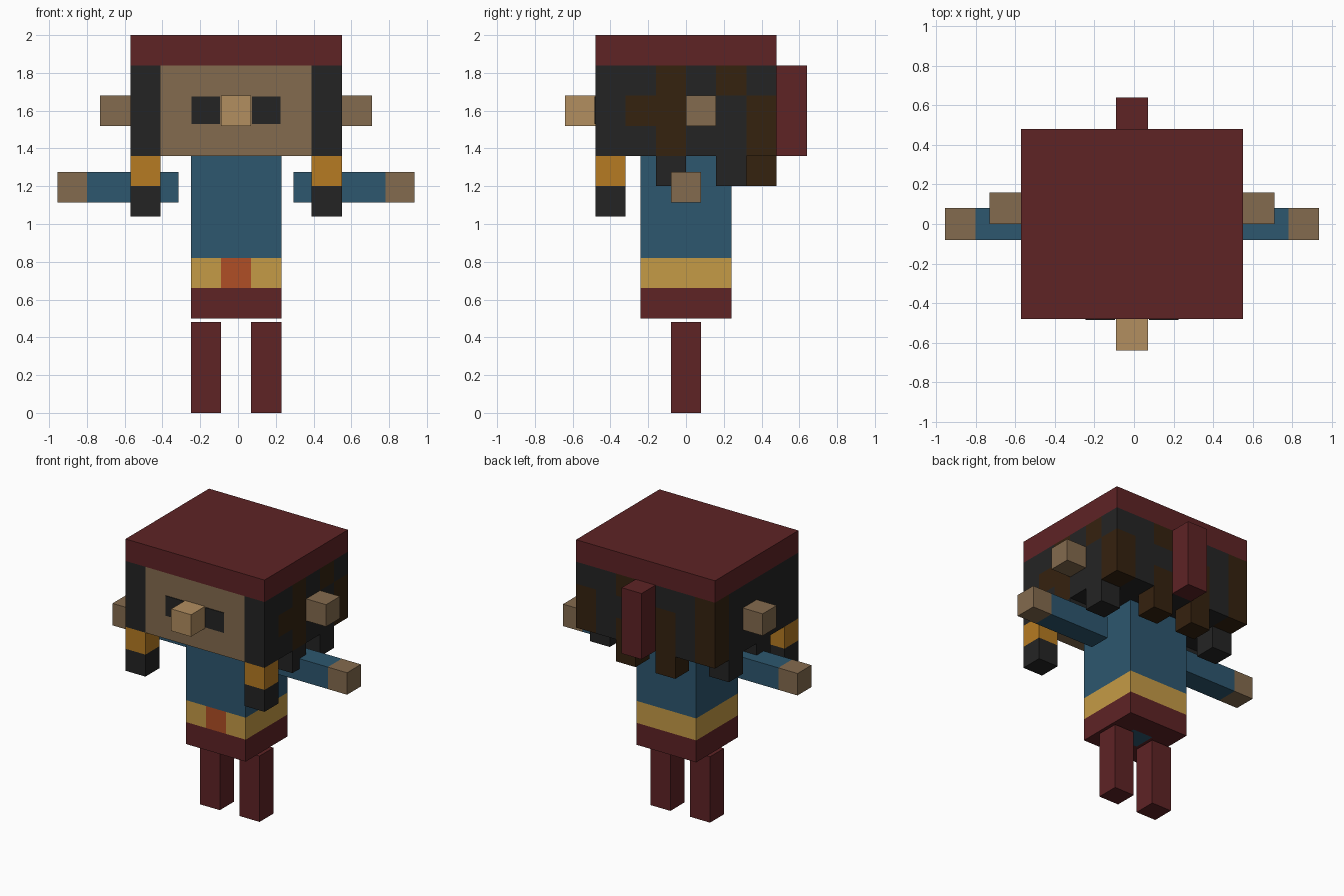
import bpy, bmesh
from mathutils import Vector

if "Cube" in bpy.data.objects:
    bpy.data.objects.remove(bpy.data.objects["Cube"])

U = 0.16                      # block size
X0, Y0 = -0.57, -0.48         # front left corner of the head

COLOURS = {
    "dark_red": (0x5E, 0x23, 0x25), "black_hair": (0x24, 0x24, 0x24),
    "brown_hair": (0x35, 0x22, 0x0F), "skin": (0x84, 0x6B, 0x4E),
    "light_skin": (0xB2, 0x8E, 0x60), "orange": (0xB6, 0x7B, 0x22),
    "blue": (0x2D, 0x57, 0x6F), "belt_yellow": (0xC5, 0x9B, 0x46),
    "buckle_orange": (0xB0, 0x4F, 0x26),
}


def linear(c):
    c /= 255
    return c / 12.92 if c <= 0.04045 else ((c + 0.055) / 1.055) ** 2.4


MATS = {}
for key, rgb in COLOURS.items():
    MATS[key] = bpy.data.materials.new(key)
    MATS[key].diffuse_color = (*[linear(c) for c in rgb], 1)


def box(name, lo, hi, rule, cuts=((), (), ())):
    """Box from lo to hi, cut across each axis; rule is a colour or a function of a face."""
    lo, hi = Vector(lo), Vector(hi)
    bm = bmesh.new()
    bmesh.ops.create_cube(bm, size=1)
    for v in bm.verts:
        v.co = [(a + b) / 2 + c * (b - a) for a, b, c in zip(lo, hi, v.co)]
    for axis, places in enumerate(cuts):
        for p in places:
            co, no = Vector(), Vector()
            co[axis], no[axis] = p, 1
            bmesh.ops.bisect_plane(bm, geom=bm.verts[:] + bm.edges[:] + bm.faces[:],
                                   plane_co=co, plane_no=no)
    bm.normal_update()
    me = bpy.data.meshes.new(name)
    names = []
    for f in bm.faces:
        key = rule if isinstance(rule, str) else rule(f.calc_center_median(), f.normal)
        if key not in names:
            names.append(key)
            me.materials.append(MATS[key])
        f.material_index = names.index(key)
    bm.to_mesh(me)
    bm.free()
    ob = bpy.data.objects.new(name, me)
    bpy.context.collection.objects.link(ob)
    return ob


# Head: hat on top, face in front, streaked hair around
STREAKS = {(6, 2, 0), (6, 2, 1), (6, 2, 2), (6, 1, 1), (6, 4, 2), (6, 5, 0), (6, 5, 1),
           (4, 5, 2), (4, 5, 0), (2, 5, 1), (2, 5, 0), (0, 5, 0), (0, 5, 1), (0, 5, 2)}


def head_rule(c, n):
    p = c - n * 0.05
    i, j, k = int((p.x - X0) / U), int((p.y - Y0) / U), int((p.z - 1.36) / U)
    if k == 3:
        return "dark_red"
    if j == 0 and 1 <= i <= 5:
        return "skin"
    return "brown_hair" if (i, j, k) in STREAKS else "black_hair"


box("head", (X0, Y0, 1.36), (X0 + 7 * U, -Y0, 2.0), head_rule,
    ([X0 + i * U for i in range(1, 7)], [Y0 + j * U for j in range(1, 6)],
     [1.36 + k * U for k in range(1, 4)]))

# Nose and hanging tail of the hat
box("nose", (-0.09, -0.64, 1.52), (0.07, -0.48, 1.68), "light_skin")
box("hat_tail", (-0.09, 0.48, 1.36), (0.07, 0.64, 1.84), "dark_red")

# Locks of hair below the back of the head
for i in (2, 4):
    x = X0 + i * U
    box("back_lock", (x, 0.32, 1.2), (x + U, 0.48, 1.36), "brown_hair")


def torso_rule(c, n):
    if n.z < -0.5:
        return "blue" if abs(c.x + 0.01) < 0.05 and abs(c.y) < 0.05 else "dark_red"
    if c.z < 0.66:
        return "dark_red"
    if c.z < 0.82:
        return "buckle_orange" if n.y < -0.5 and abs(c.x + 0.01) < 0.05 else "belt_yellow"
    return "blue"


# Torso with belt, buckle and hem
box("torso", (-0.25, -0.24, 0.5), (0.23, 0.24, 1.36), torso_rule,
    ((-0.09, 0.07), (-0.08, 0.08), (0.66, 0.82)))


# Paired parts, mirrored about the middle of the body
def pair(name, lo, hi, rule, cuts=((), (), ())):
    m = -0.01
    for side, s in (("left", -1), ("right", 1)):
        a, b = sorted((m + s * lo[0], m + s * hi[0]))
        cx = [m + s * c for c in cuts[0]]
        box(side + "_" + name, (a, *lo[1:]), (b, *hi[1:]), rule, (cx, cuts[1], cuts[2]))


pair("ear", (0.56, 0, 1.52), (0.72, 0.16, 1.68), "skin")
pair("eye", (0.085, -0.485, 1.53), (0.235, -0.479, 1.675), "black_hair")
pair("pigtail", (0.4, -0.48, 1.04), (0.56, -0.32, 1.36),
     lambda c, n: "orange" if c.z > 1.2 else "black_hair", ((), (), (1.2,)))
for y in (-0.16, 0.16):
    pair("side_lock", (0.4, y, 1.2), (0.56, y + U, 1.36), "black_hair")
pair("arm", (0.305, -0.08, 1.115), (0.945, 0.08, 1.275),
     lambda c, n: "skin" if abs(c.x + 0.01) > 0.79 else "blue", ((0.79,), (), ()))
pair("leg", (0.08, -0.08, 0), (0.24, 0.08, 0.48), "dark_red")

for m in bpy.data.materials:
    if m.users and not m.is_grease_pencil:
        m.use_nodes = True
        m.node_tree.nodes["Principled BSDF"].inputs["Base Color"].default_value = m.diffuse_color
